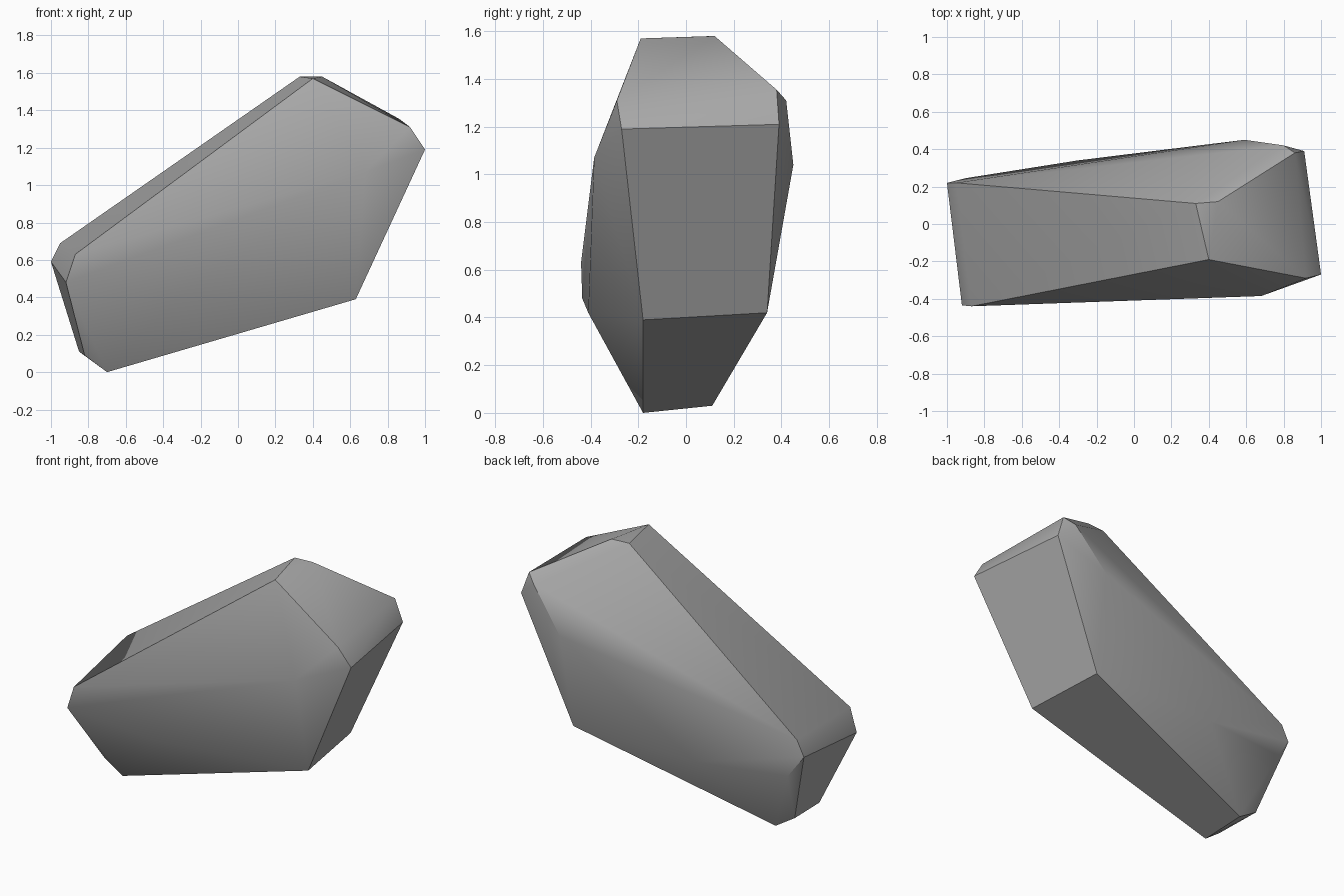
import bpy
import bmesh
import math

cube = bpy.data.objects.get("Cube")
if cube:
    bpy.data.objects.remove(cube, do_unlink=True)

# Plain stone colour
stone = bpy.data.materials.new("stone_grey")
stone.use_nodes = True
colour = (0.4, 0.4, 0.4, 1)
stone.diffuse_color = colour
stone.node_tree.nodes["Principled BSDF"].inputs["Base Color"].default_value = colour

# Corner points of the boulder, grouped by side
crown = [(.40, -.19, 1.57), (.33, .11, 1.58), (.45, .12, 1.58)]
left_end = [(.92, -.29, 1.31), (1, -.27, 1.19), (.86, .38, 1.355), (.91, .39, 1.21)]
front_bulge = [(.68, -.385, 1.07), (-.30, -.41, .42)]
back_bulge = [(.80, .42, 1.31), (.59, .45, 1.04), (-.30, .34, .42)]
right_end = [(-.87, -.44, .63), (-.92, -.435, .48), (-1, .22, .59),
             (-.95, .22, .69), (-.90, .245, .45)]
base = [(.63, -.18, .39), (.57, .34, .42), (-.70, -.18, 0), (-.72, .11, .03),
        (-.85, .10, .11), (-.82, -.195, .09)]

# Wrap the corners in a convex shell and merge nearly flat triangles
bm = bmesh.new()
for point in crown + left_end + front_bulge + back_bulge + right_end + base:
    bm.verts.new(point)
bmesh.ops.convex_hull(bm, input=bm.verts)
bmesh.ops.dissolve_limit(bm, angle_limit=math.radians(2),
                         verts=bm.verts, edges=bm.edges)
bmesh.ops.recalc_face_normals(bm, faces=bm.faces)

mesh = bpy.data.meshes.new("boulder")
bm.to_mesh(mesh)
bm.free()
mesh.materials.append(stone)
boulder = bpy.data.objects.new("boulder", mesh)
bpy.context.collection.objects.link(boulder)

# Soft shading on the shallow ridges, crisp on the cut edges
bpy.ops.object.select_all(action='DESELECT')
boulder.select_set(True)
bpy.context.view_layer.objects.active = boulder
bpy.ops.object.shade_smooth_by_angle(angle=math.radians(30))
